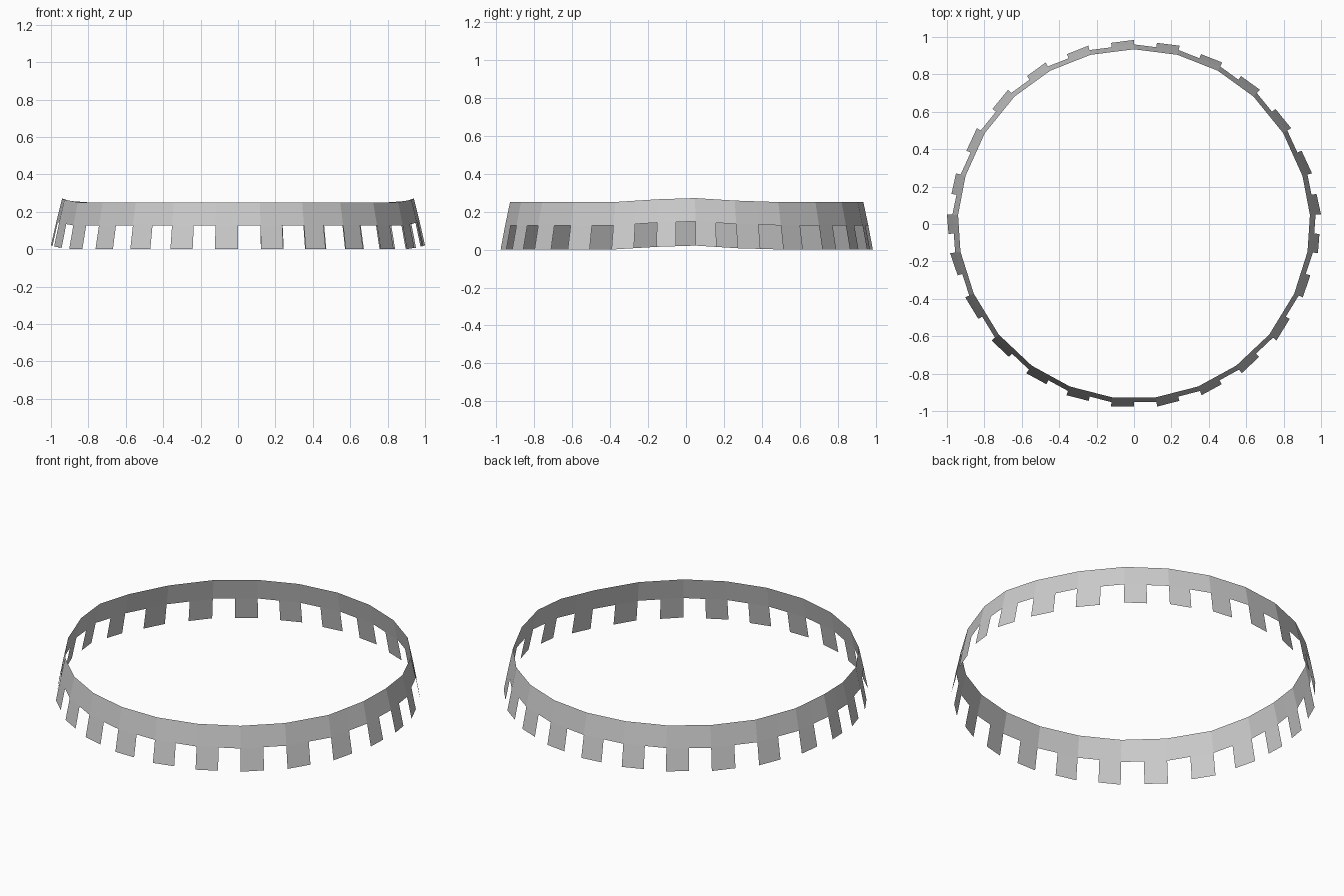
import bpy, bmesh, math
from mathutils import Vector

if "Cube" in bpy.data.objects:
    bpy.data.objects.remove(bpy.data.objects["Cube"])

N = 25                                   # flat segments, one tooth each
# rows: height, radius, extra reach at the left and right ends
ROWS = [(0.0, 0.984, 0.02), (0.127, 0.96, 0.014), (0.25, 0.934, 0.009)]


def corner(i, row):
    """Ring corner i, with the left and right ends lifted and drawn out."""
    z, r, reach = row
    a = math.radians(3.6 + 360 / N * i)
    a -= math.radians(2.6) * math.sin(4 * a) * math.cos(a) ** 4
    x, y = r * math.cos(a), r * math.sin(a)
    lift = max(0.0, 1 - abs(y) / 0.38)
    return Vector((x + math.copysign(reach * lift, x), y, z + 0.024 * lift))


bm = bmesh.new()
for i in range(N):
    # columns: segment start, middle, end
    cols = []
    for row in ROWS:
        p, q = corner(i, row), corner(i + 1, row)
        cols.append([bm.verts.new(v) for v in (p, (p + q) / 2, q)])
    low, mid, top = cols
    # band above
    for k in range(2):
        bm.faces.new((mid[k], mid[k + 1], top[k + 1], top[k]))
    # tooth hanging from the first half of the segment
    bm.faces.new((low[0], low[1], mid[1], mid[0]))

bmesh.ops.remove_doubles(bm, verts=bm.verts, dist=1e-4)
loose = [v for v in bm.verts if not v.link_faces]
bmesh.ops.delete(bm, geom=loose, context='VERTS')

# toothed ring object
mesh = bpy.data.meshes.new("toothed_ring")
bm.to_mesh(mesh)
bm.free()
bpy.context.collection.objects.link(bpy.data.objects.new("toothed_ring", mesh))
